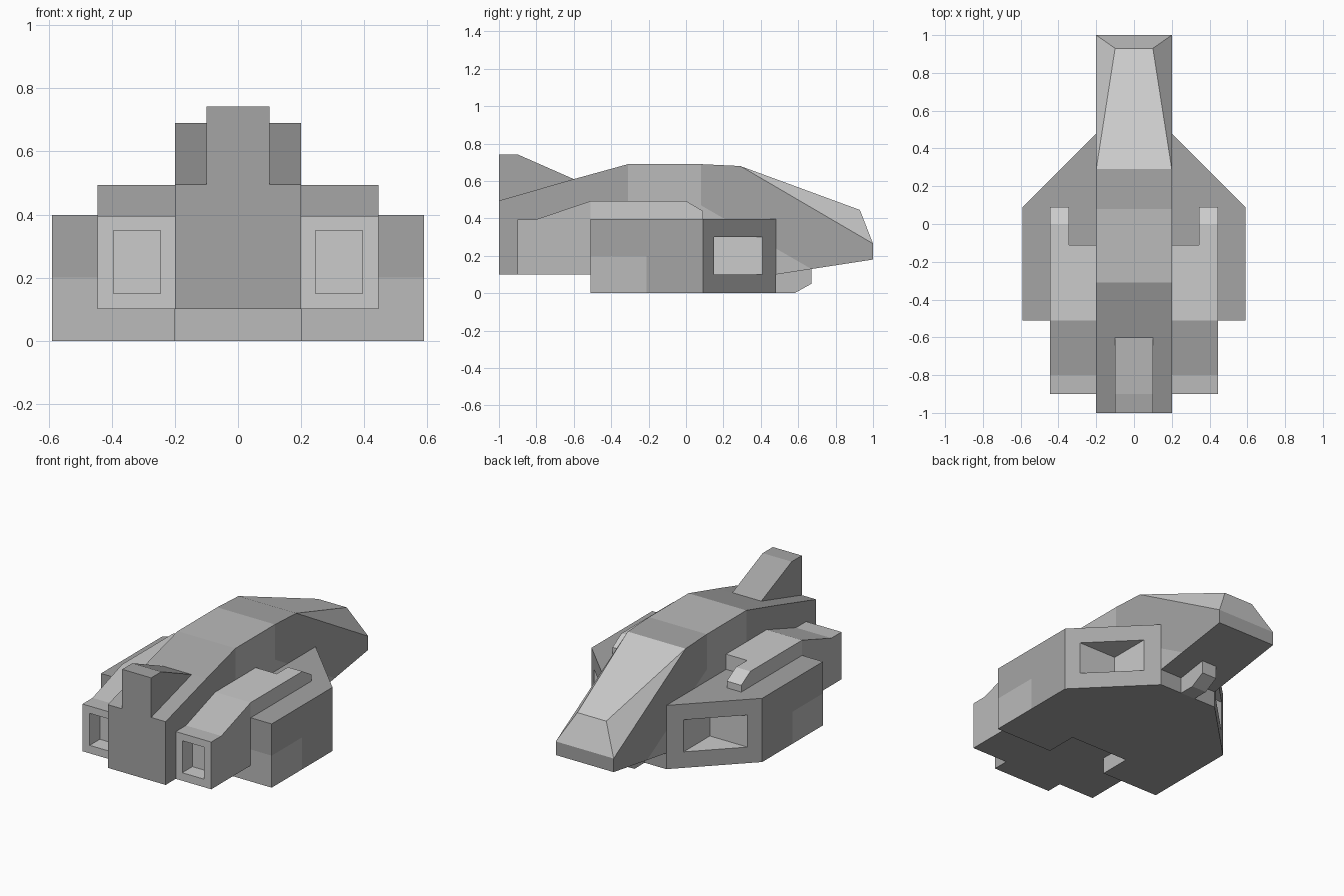
import bpy, bmesh

if "Cube" in bpy.data.objects:
    bpy.data.objects.remove(bpy.data.objects["Cube"])

# Four greys shared by every part, from dark to light
DARK, MID, PALE, LIGHT = range(4)
GREYS = []
for label, v in (("dark", .374), ("mid", .494), ("pale", .615), ("light", .8)):
    mat = bpy.data.materials.new(label + "_grey")
    mat.diffuse_color = (v, v, v, 1)
    mat.use_nodes = True
    mat.node_tree.nodes["Principled BSDF"].inputs["Base Color"].default_value = mat.diffuse_color
    GREYS.append(mat)


def prism(name, points, lo, hi, shade, axis='x', mirror=False):
    """Extrude a (y,z) profile along x, or an (x,y) outline along z."""
    bm = bmesh.new()
    def place(p, d):
        return (d, p[0], p[1]) if axis == 'x' else (p[0], p[1], d)
    a = [bm.verts.new(place(p, lo)) for p in points]
    b = [bm.verts.new(place(p, hi)) for p in points]
    n = len(points)
    bm.faces.new(a)
    bm.faces.new(b)
    for i in range(n):
        j = (i + 1) % n
        bm.faces.new((a[i], a[j], b[j], b[i]))
    return finish(name, bm, shade, mirror)


def finish(name, bm, shade, mirror=False):
    bmesh.ops.recalc_face_normals(bm, faces=bm.faces)
    for f in bm.faces:
        f.material_index = shade
    mesh = bpy.data.meshes.new(name)
    for mat in GREYS:
        mesh.materials.append(mat)
    bm.to_mesh(mesh)
    bm.free()
    ob = bpy.data.objects.new(name, mesh)
    bpy.context.collection.objects.link(ob)
    if mirror:
        ob.modifiers.new("mirror", 'MIRROR')
    return ob


def paint(ob, shade, test, cuts=()):
    """Split faces along (point, normal) planes and shade those passing the test."""
    bm = bmesh.new()
    bm.from_mesh(ob.data)
    for co, no in cuts:
        bmesh.ops.bisect_plane(bm, geom=bm.verts[:] + bm.edges[:] + bm.faces[:],
                               plane_co=co, plane_no=no)
    bm.normal_update()
    for f in bm.faces:
        if test(f.calc_center_median(), f.normal):
            f.material_index = shade
    bm.to_mesh(ob.data)
    bm.free()


def carve(ob, name, x, y, z):
    """Cut a box-shaped light recess, then mirror the part to the other side."""
    cutter = prism(name, [(y[0], z[0]), (y[1], z[0]), (y[1], z[1]), (y[0], z[1])], *x, LIGHT)
    cutter.hide_render = True
    cutter.hide_viewport = True
    cutter.display_type = 'WIRE'
    mod = ob.modifiers.new("recess", 'BOOLEAN')
    mod.operation = 'DIFFERENCE'
    mod.solver = 'EXACT'
    mod.object = cutter
    ob.modifiers.new("mirror", 'MIRROR')


# Central fuselage with sloping roof and nose, a paler band and lower flank
hull = prism("fuselage", [(-1, .1), (.48, .1), (1, .18), (1, .265), (.29, .68),
                          (.08, .69), (-.31, .69), (-.6, .61), (-1, .495)], -.2, .2, DARK)
paint(hull, MID, lambda c, n: -.31 < c.y < .08 and n.z > -.5,
      [((0, -.31, 0), (0, 1, 0)), ((0, .08, 0), (0, 1, 0))])
paint(hull, MID, lambda c, n: c.y > .08 and abs(n.x) > .5
      and .34 * (c.y - .08) + .59 * (c.z - .47) < 0, [((0, .08, .47), (0, .34, .59))])

# Faceted canopy tapering toward the nose
bm = bmesh.new()
for s in (-1, 1):
    for x, y, z in ((.2, .29, .68), (.2, 1, .265), (.1, .93, .445)):
        bm.verts.new((s * x, y, z))
bmesh.ops.convex_hull(bm, input=bm.verts)
bmesh.ops.dissolve_limit(bm, angle_limit=.01, verts=bm.verts, edges=bm.edges)
finish("canopy", bm, LIGHT)

# Tail fin
prism("tail_fin", [(-1, .495), (-.6, .61), (-.9, .742), (-1, .742)], -.1, .1, DARK)

# Belly plate and nose gun
belly = prism("belly", [(-.31, 0), (.48, 0), (.48, .1), (-.31, .1)], -.2, .2, DARK)
paint(belly, MID, lambda c, n: n.y < -.5)
prism("nose_gun", [(.48, 0), (.58, 0), (.67, .05), (.67, .13), (.48, .1)], -.05, .05, MID)

# Side pods with a wedge-shaped intake and a paler lower rear corner
pod = prism("side_pod", [(.2, -.51), (.59, -.51), (.59, .09), (.2, .48)], 0, .398, DARK, 'z')
paint(pod, MID, lambda c, n: c.y < -.21 and c.z < .2 and abs(n.z) < .5,
      [((0, -.21, 0), (0, 1, 0)), ((0, 0, .2), (0, 0, 1))])
carve(pod, "intake_cutter", (.27, .8), (.15, .8), (.1, .3))

# Engines on the pods with a square exhaust recess
engine = prism("engine", [(-.9, .1), (-.9, .395), (-.8, .395), (-.51, .493),
                          (-.11, .493), (-.11, .395), (-.51, .39), (-.51, .1)],
               .2, .445, MID)
paint(engine, PALE, lambda c, n: c.y > -.51 or n.y < -.9, [((0, -.51, 0), (0, 1, 0))])
paint(engine, DARK, lambda c, n: n.z < -.5)
carve(engine, "exhaust_cutter", (.245, .395), (-1.1, -.8), (.15, .35))

# Forward prong of each engine
prism("engine_prong", [(-.11, .395), (.09, .395), (.09, .44), (0, .493), (-.11, .493)],
      .345, .445, PALE, mirror=True)
